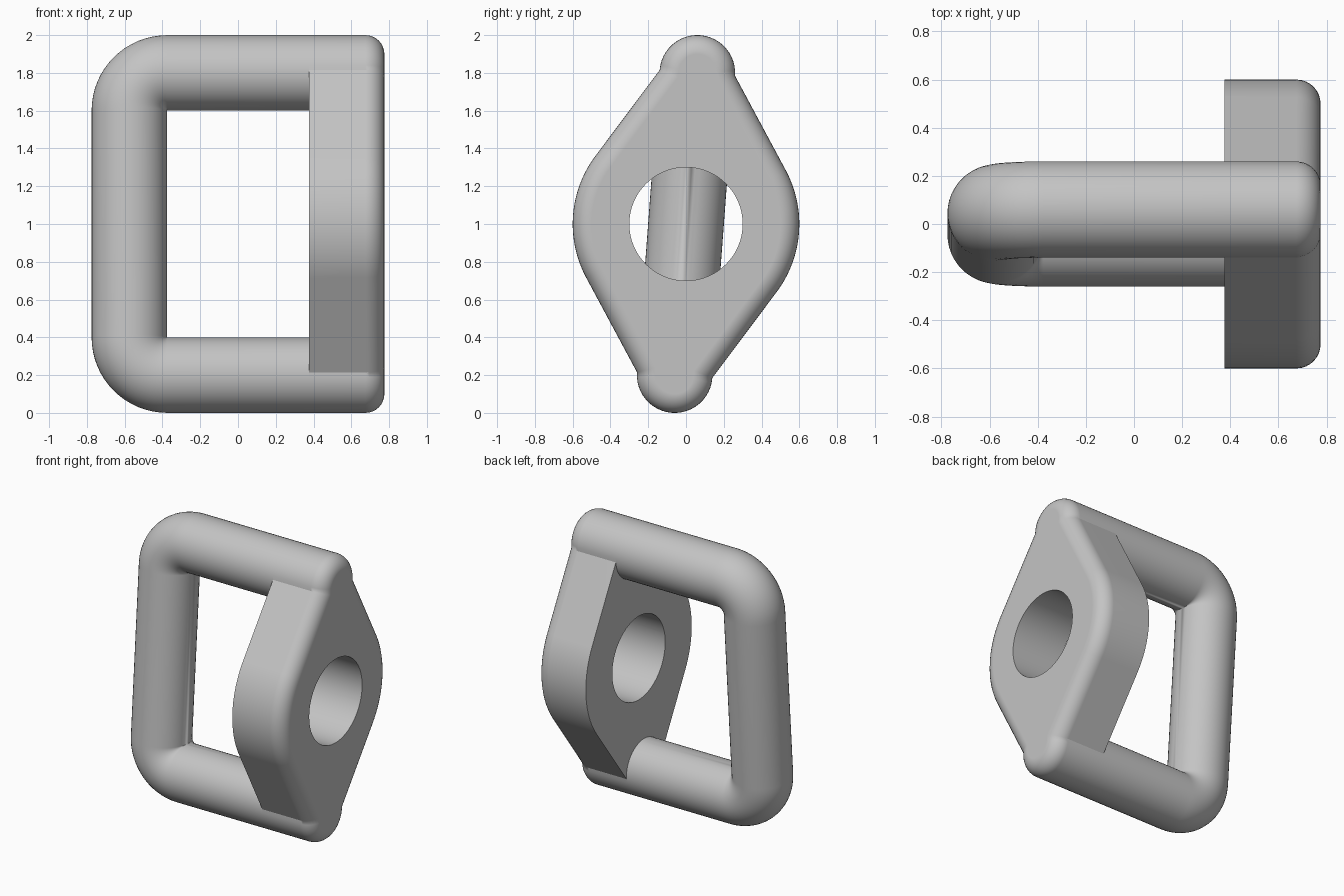
import bpy, bmesh, math
from mathutils import Vector

if "Cube" in bpy.data.objects:
    bpy.data.objects.remove(bpy.data.objects["Cube"])

TUBE_R, BODY_R, HOLE_R, FILLET = 0.2, 0.6, 0.3, 0.1
X_END, X_BACK = 0.775, 0.375
MID = Vector((0, 0, 1))
TOP = Vector((0, 0.06, 0.8))          # upper tube axis, relative to MID
UP = TOP.normalized()                 # leaning direction of the ring
SIDE = Vector((0, UP.z, -UP.y))       # across the ring
X = Vector((1, 0, 0))

grey = bpy.data.materials.new("light grey")
grey.use_nodes = True
colour = (0.55, 0.55, 0.55, 1)
grey.diffuse_color = colour
grey.node_tree.nodes["Principled BSDF"].inputs["Base Color"].default_value = colour


def finish(name, bm):
    bmesh.ops.recalc_face_normals(bm, faces=bm.faces)
    mesh = bpy.data.meshes.new(name)
    bm.to_mesh(mesh)
    bm.free()
    obj = bpy.data.objects.new(name, mesh)
    bpy.context.collection.objects.link(obj)
    mesh.materials.append(grey)
    return obj


def smooth(obj):
    bpy.ops.object.select_all(action='DESELECT')
    obj.select_set(True)
    bpy.context.view_layer.objects.active = obj
    bpy.ops.object.shade_smooth_by_angle(angle=math.radians(28))


def arc(centre, u, v, radius, start, end, steps):
    angles = [start + (end - start) * i / steps for i in range(steps + 1)]
    return [centre + radius * (u * math.cos(a) + v * math.sin(a)) for a in angles]


def tangent_angle(point):
    # angle above horizontal where a line from the point touches the body circle
    return math.atan2(point.z, abs(point.y)) - math.acos(BODY_R / point.length)


# Plate: round body with straight flanks running to a rounded knob at each end
Y, Z = Vector((0, 1, 0)), Vector((0, 0, 1))
right = tangent_angle(TOP + TUBE_R * SIDE)
left = tangent_angle(TOP - TUBE_R * SIDE)
half = arc(TOP, SIDE, UP, TUBE_R, 0, math.pi, 24)
half += arc(Vector(), Y, Z, BODY_R, math.pi - left, math.pi + right, 20)
outline = half + [-p for p in half]
bm = bmesh.new()
base = bm.faces.new([bm.verts.new(MID + p + X * X_BACK) for p in outline])
ext = bmesh.ops.extrude_face_region(bm, geom=[base], use_keep_orig=True)["geom"]
moved = [g for g in ext if isinstance(g, bmesh.types.BMVert)]
bmesh.ops.translate(bm, verts=moved, vec=X * (X_END - X_BACK))
rim = [e for e in bm.edges if all(v.co.x > X_END - 0.01 for v in e.verts)]
bmesh.ops.recalc_face_normals(bm, faces=bm.faces)
bmesh.ops.bevel(bm, geom=rim, offset=FILLET, offset_type='OFFSET', segments=8,
                profile=0.5, affect='EDGES', clamp_overlap=False)
plate = finish("plate", bm)

# Round hole through the plate
bpy.ops.mesh.primitive_cylinder_add(vertices=64, radius=HOLE_R, depth=1,
                                    location=(0.575, 0, 1),
                                    rotation=(0, math.pi / 2, 0))
cutter = bpy.context.object
cutter.name = "hole_cutter"
cutter.hide_render = True
cutter.data.materials.append(grey)
cut = plate.modifiers.new("hole", 'BOOLEAN')
cut.operation, cut.solver, cut.object = 'DIFFERENCE', 'EXACT', cutter
bpy.context.view_layer.objects.active = plate
bpy.ops.object.modifier_apply(modifier=cut.name)
bpy.data.objects.remove(cutter)
smooth(plate)
weighted = plate.modifiers.new("even_shading", 'WEIGHTED_NORMAL')
weighted.keep_sharp = True

# Handle: tube swept around two tight bends, joining both ends of the plate
BEND = TUBE_R
bend_x = -X_END + TUBE_R + BEND
rings = []


def add_ring(centre, outward):
    rings.append(arc(centre, SIDE, outward, TUBE_R, 0, 2 * math.pi, 48)[:-1])


add_ring(MID + TOP + X * X_BACK, UP)
for sign in (1, -1):
    pivot = MID + sign * (TOP - UP * BEND) + X * bend_x
    for i in range(17):
        a = math.pi / 2 * (i / 16 if sign > 0 else 1 - i / 16)
        outward = sign * UP * math.cos(a) - X * math.sin(a)
        add_ring(pivot + outward * BEND, outward)
add_ring(MID - TOP + X * X_BACK, -UP)

bm = bmesh.new()
loops = [[bm.verts.new(p) for p in ring] for ring in rings]
for a, b in zip(loops, loops[1:]):
    for i in range(len(a)):
        j = (i + 1) % len(a)
        bm.faces.new((a[i], a[j], b[j], b[i]))
bmesh.ops.remove_doubles(bm, verts=bm.verts, dist=0.0005)
handle = finish("handle", bm)
smooth(handle)
